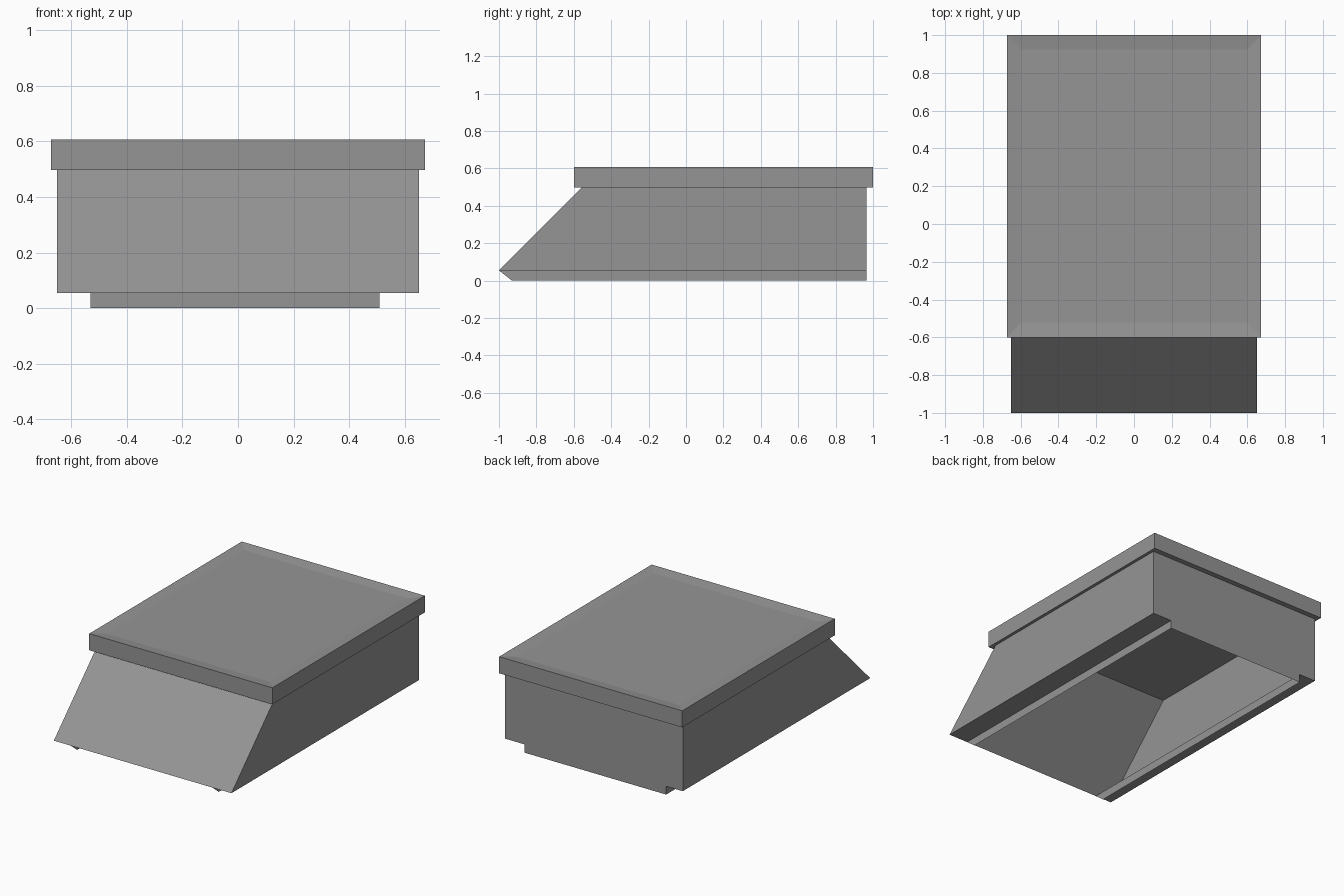
import bpy
import bmesh

if "Cube" in bpy.data.objects:
    bpy.data.objects.remove(bpy.data.objects["Cube"], do_unlink=True)

# One plain grey for everything
grey = bpy.data.materials.new("plain grey")
grey.use_nodes = True
colour = (0.3, 0.3, 0.3, 1)
grey.diffuse_color = colour
grey.node_tree.nodes["Principled BSDF"].inputs["Base Color"].default_value = colour

# Main levels
LEDGE, RIM, CEILING, TOP = 0.055, 0.497, 0.56, 0.607
BACK = 0.965


def finish(bm, name):
    mesh = bpy.data.meshes.new(name)
    bm.to_mesh(mesh)
    bm.free()
    mesh.materials.append(grey)
    obj = bpy.data.objects.new(name, mesh)
    bpy.context.collection.objects.link(obj)
    return obj


def front_y(z):
    """Front outline: leans back above the ledge and is cut back below it."""
    return -1 + (z - LEDGE if z >= LEDGE else (LEDGE - z) * 1.27)


def rectangle(bm, x0, x1, y0, y1, z):
    return [bm.verts.new((x, y, z)) for x, y in
            ((x0, y0), (x1, y0), (x1, y1), (x0, y1))]


def bridge(bm, lower, upper):
    for i in range(4):
        j = (i + 1) % 4
        bm.faces.new((lower[i], lower[j], upper[j], upper[i]))


# Hollow body: thin shell swept from back to sloping front, open underneath
bm = bmesh.new()
section = [(0.51, 0), (0.51, LEDGE), (0.652, LEDGE), (0.652, CEILING),
           (-0.652, CEILING), (-0.652, LEDGE), (-0.53, LEDGE), (-0.53, 0)]
front = [bm.verts.new((x, front_y(z), z)) for x, z in section]
back = [bm.verts.new((x, BACK, z)) for x, z in section]
for i in range(len(section) - 1):
    bm.faces.new((front[i], back[i], back[i + 1], front[i + 1]))
bm.faces.new(reversed(back))
# Sloping front panel stops at the ledge, leaving the low gap open
bm.faces.new((front[5], front[6], front[1], front[2], front[3], front[4]))
finish(bm, "hollow_body")

# Lid: overhanging rim with a shallow dished top
bm = bmesh.new()
hole = rectangle(bm, -0.652, 0.652, front_y(RIM), BACK, RIM)
under = rectangle(bm, -0.672, 0.672, -0.6, 1, RIM)
edge = rectangle(bm, -0.672, 0.672, -0.6, 1, TOP)
dish = rectangle(bm, -0.6, 0.6, -0.522, 0.925, TOP - 0.01)
for lower, upper in ((hole, under), (under, edge), (edge, dish)):
    bridge(bm, lower, upper)
bm.faces.new(dish)
finish(bm, "dished_lid")
